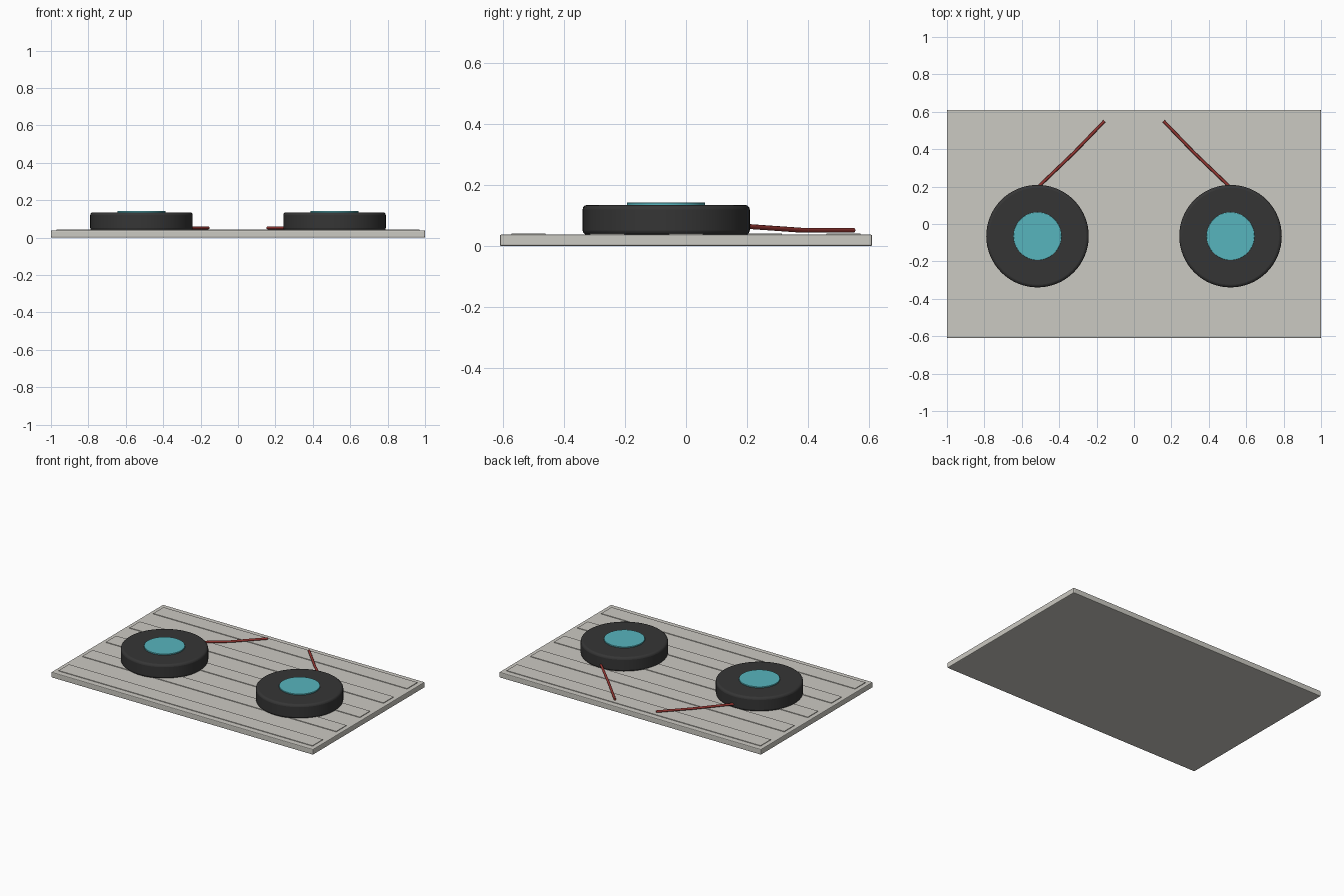
import bpy, math

if "Cube" in bpy.data.objects:
    bpy.data.objects.remove(bpy.data.objects["Cube"])


def material(name, rgb):
    m = bpy.data.materials.new(name)
    m.diffuse_color = (*rgb, 1)
    m.use_nodes = True
    m.node_tree.nodes["Principled BSDF"].inputs["Base Color"].default_value = m.diffuse_color
    return m


GREY = material("warm_grey", (0.60, 0.585, 0.54))
BLACK = material("rubber_black", (0.036, 0.036, 0.036))
TEAL = material("teal", (0.095, 0.46, 0.51))
RED = material("wire_red", (0.29, 0.035, 0.03))


def finish(obj, name, mat, bevel=0, segments=2, smooth=False):
    obj.name = name
    obj.data.materials.append(mat)
    if bevel:
        b = obj.modifiers.new("Bevel", 'BEVEL')
        b.width, b.segments = bevel, segments
        b.limit_method = 'ANGLE'
        b.angle_limit = math.radians(40)
    if smooth:
        bpy.ops.object.shade_smooth_by_angle(angle=math.radians(35))
    return obj


def box(name, center, size, mat, bevel=0):
    bpy.ops.mesh.primitive_cube_add(size=1, location=center)
    o = bpy.context.object
    o.scale = size
    bpy.ops.object.transform_apply(location=False, rotation=False, scale=True)
    return finish(o, name, mat, bevel)


def disc(name, x, y, z0, z1, r, mat, bevel=0):
    bpy.ops.mesh.primitive_cylinder_add(vertices=64, radius=r, depth=z1 - z0,
                                        location=(x, y, (z0 + z1) / 2))
    return finish(bpy.context.object, name, mat, bevel, 3, True)


# Base panel with five slightly raised slats
box("base_panel", (0, 0, 0.019), (2, 1.22, 0.038), GREY, 0.005)
for i in range(-2, 3):
    box(f"raised_slat_{i + 3}", (0, i * 0.258, 0.0395), (1.94, 0.112, 0.005), GREY)

for side, s in (("left", -1), ("right", 1)):
    # Round black housing with a teal cap
    disc(f"{side}_housing", s * 0.516, -0.065, 0.037, 0.135, 0.274, BLACK, 0.015)
    disc(f"{side}_cap", s * 0.516, -0.065, 0.125, 0.143, 0.128, TEAL, 0.002)

    # Red wire running from the housing down onto the panel
    cu = bpy.data.curves.new(f"{side}_wire", 'CURVE')
    cu.dimensions = '3D'
    cu.bevel_depth = 0.008
    cu.bevel_resolution = 2
    cu.use_fill_caps = True
    sp = cu.splines.new('POLY')
    pts = [(0.535, 0.175, 0.066), (0.50, 0.21, 0.064),
           (0.322, 0.38, 0.052), (0.158, 0.55, 0.052)]
    sp.points.add(len(pts) - 1)
    for p, (x, y, z) in zip(sp.points, pts):
        p.co = (s * x, y, z, 1)
    wire = bpy.data.objects.new(f"{side}_wire", cu)
    bpy.context.collection.objects.link(wire)
    cu.materials.append(RED)
